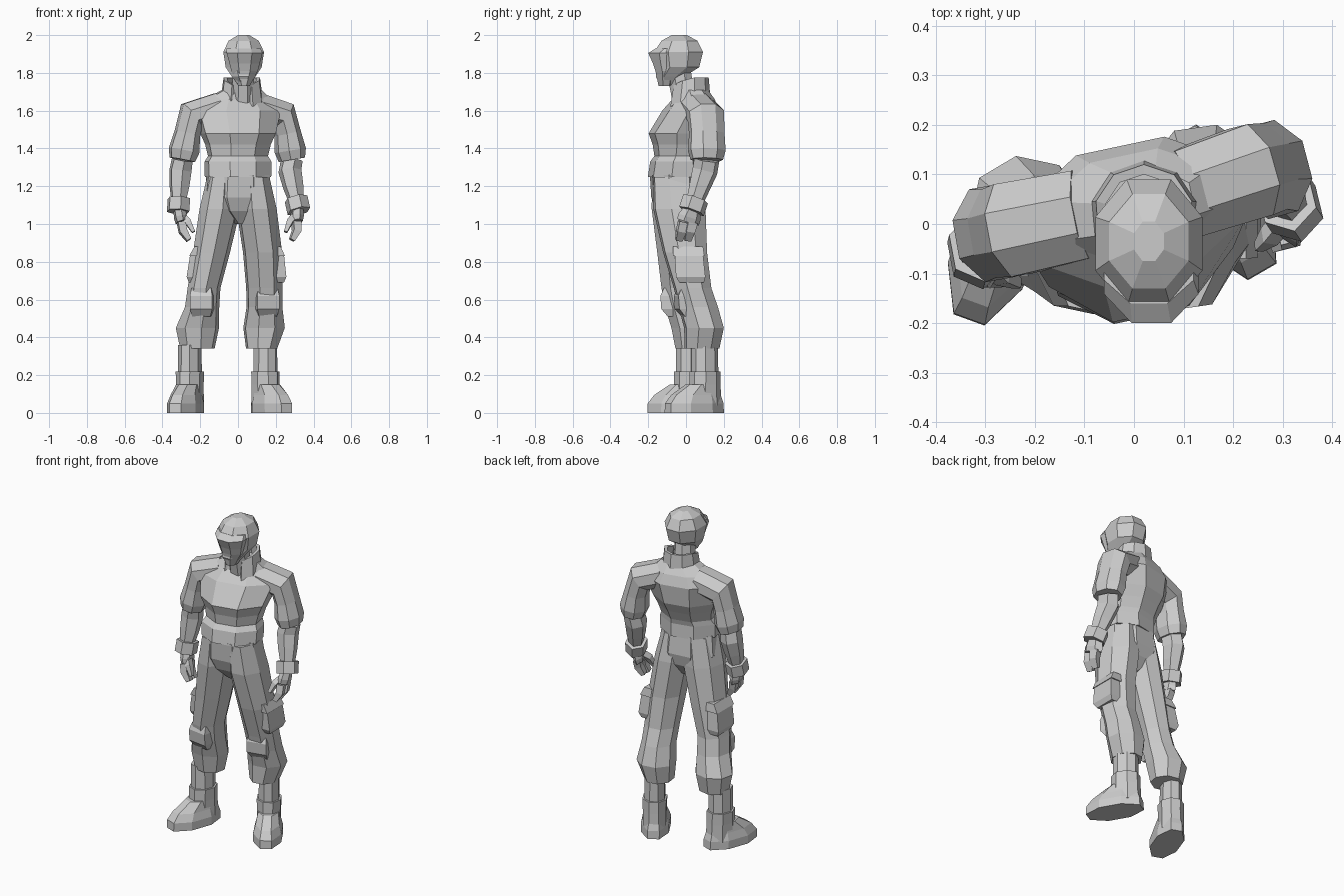
import bpy, bmesh
from math import sin, cos, pi, radians
from mathutils import Vector, Matrix

default_cube = bpy.data.objects.get("Cube")
if default_cube:
    bpy.data.objects.remove(default_cube, do_unlink=True)

grey = bpy.data.materials.new("plain grey")
grey.use_nodes = True
tone = (0.6, 0.6, 0.6, 1)
grey.diffuse_color = tone
grey.node_tree.nodes["Principled BSDF"].inputs["Base Color"].default_value = tone


def finish(name, bm):
    """Turn a bmesh into a flat shaded object."""
    bmesh.ops.recalc_face_normals(bm, faces=bm.faces)
    mesh = bpy.data.meshes.new(name)
    bm.to_mesh(mesh)
    bm.free()
    mesh.materials.append(grey)
    obj = bpy.data.objects.new(name, mesh)
    bpy.context.collection.objects.link(obj)
    return obj


def loft(name, rings, sides=8, yaw=0, follow=False):
    """Skin rings of (x, y, z, half width, half depth); follow tilts them along the path."""
    bm = bmesh.new()
    centres = [Vector(ring[:3]) for ring in rings]
    turn = Matrix.Rotation(radians(yaw), 3, "Z")
    grow = 1 / cos(pi / sides)
    loops = []
    for i, ring in enumerate(rings):
        tilt = Matrix.Identity(3)
        if follow:
            path = centres[min(i + 1, len(rings) - 1)] - centres[max(i - 1, 0)]
            tilt = Vector((0, 0, -1)).rotation_difference(path).to_matrix()
        loop = []
        for k in range(sides):
            angle = (k + 0.5) * 2 * pi / sides
            flat = Vector((cos(angle) * ring[3], sin(angle) * ring[4], 0)) * grow
            loop.append(bm.verts.new(centres[i] + tilt @ turn @ flat))
        loops.append(loop)
    for low, high in zip(loops, loops[1:]):
        for k in range(sides):
            n = (k + 1) % sides
            bm.faces.new((low[k], low[n], high[n], high[k]))
    bm.faces.new(loops[0])
    bm.faces.new(loops[-1])
    return finish(name, bm)


# Jacket body, with a hem band and a chest that overhangs the waist
loft("jacket", [
    (0, -.055, 1.25, .168, .135), (0, -.05, 1.33, .17, .128),
    (0, -.035, 1.36, .152, .122), (0, -.025, 1.42, .165, .14),
    (0, -.02, 1.48, .19, .165), (0, .025, 1.6, .22, .135),
    (0, .04, 1.66, .17, .1), (.02, .03, 1.71, .1, .08)], yaw=12)

# Hips
loft("trouser_hips", [
    (0, -.055, 1.26, .162, .13), (0, -.045, 1.14, .175, .132),
    (0, -.04, 1.07, .13, .11), (.01, -.035, 1, .03, .06)], yaw=6)

# Neck, head and the mask that covers the face
loft("neck", [(.025, -.01, 1.64, .06, .06), (.03, -.04, 1.82, .055, .065)])
loft("head", [
    (.03, -.095, 1.735, .03, .04), (.03, -.085, 1.78, .062, .075),
    (.03, -.04, 1.83, .095, .11), (.03, -.04, 1.91, .108, .13),
    (.03, -.035, 1.97, .08, .095), (.03, -.035, 2, .03, .04)])
loft("face_mask", [
    (.032, -.105, 1.73, .03, .04), (.035, -.1, 1.81, .07, .062),
    (.035, -.105, 1.85, .08, .07), (.035, -.1, 1.905, .095, .1),
    (.03, -.08, 1.93, .09, .08)], sides=8)


def collar():
    """Standing collar, open at the front."""
    bm = bmesh.new()
    steps = 8
    rows = []
    for z, radius, back in ((1.66, .105, .015), (1.775, .09, .02)):
        row = []
        for k in range(steps + 1):
            angle = radians(-60 + 300 * k / steps)
            drop = .045 * max(0, -sin(angle))
            row.append(bm.verts.new((.02 + cos(angle) * radius,
                                     back + sin(angle) * radius, z - drop)))
        rows.append(row)
    for k in range(steps):
        bm.faces.new((rows[0][k], rows[0][k + 1], rows[1][k + 1], rows[1][k]))
    obj = finish("collar", bm)
    thick = obj.modifiers.new("thickness", "SOLIDIFY")
    thick.thickness = .02
    thick.offset = 0


collar()

# Sleeves, forearms, cuffs and hands: each arm is posed by a few joints
arms = {
    "left": dict(neckline=(.1, .06, 1.62), shoulder=(.235, .105, 1.575), biceps=(.262, .11, 1.48),
                 hem=(.285, .11, 1.34), elbow=(.275, .1, 1.28), wrist=(.315, .04, 1.1),
                 palm=(.31, .01, 1.01), tip=(.285, -.015, .915), yaw=15),
    "right": dict(neckline=(-.1, .02, 1.62), shoulder=(-.245, -.01, 1.575),
                  biceps=(-.268, -.015, 1.48),
                  hem=(-.295, -.02, 1.34), elbow=(-.305, -.015, 1.28), wrist=(-.315, -.055, 1.1),
                  palm=(-.3, -.07, 1.01), tip=(-.26, -.085, .915), yaw=10)}

for side, arm in arms.items():
    yaw = arm["yaw"]
    hem, elbow, wrist = (Vector(arm[key]) for key in ("hem", "elbow", "wrist"))
    palm, tip = Vector(arm["palm"]), Vector(arm["tip"])
    loft(side + "_sleeve", [
        (*arm["neckline"], .075, .09), (*arm["shoulder"], .078, .095),
        (*arm["biceps"], .064, .09), (*hem.lerp(arm["biceps"], .35), .076, .095),
        (*hem, .064, .082)], yaw=yaw, follow=True)
    loft(side + "_forearm", [
        (*hem, .05, .06), (*elbow, .054, .06),
        (*elbow.lerp(wrist, .45), .048, .05), (*wrist, .032, .038)],
        sides=6, yaw=yaw, follow=True)
    along = (wrist - elbow).normalized() * .035
    loft(side + "_cuff", [
        (*(wrist - along), .054, .062), (*(wrist + along), .054, .062)],
        sides=6, yaw=yaw, follow=True)
    loft(side + "_palm", [
        (*wrist, .026, .036), (*palm.lerp(wrist, .3), .03, .054), (*palm, .026, .054)],
        sides=6, yaw=yaw, follow=True)
    # Two pairs of fingers curling towards the thigh, and a thumb
    for label, shift in (("front", -.023), ("rear", .023)):
        offset = Vector((0, shift, 0))
        middle = palm.lerp(tip, .5) + Vector((palm.x * .04, 0, 0))
        loft(side + "_" + label + "_fingers", [
            (*(palm + offset), .021, .026), (*(middle + offset), .02, .024),
            (*(tip + offset), .013, .018)], sides=4, yaw=yaw, follow=True)
    inward = Vector((-.12 * palm.x, -.035, 0))
    loft(side + "_thumb", [
        (*palm.lerp(wrist, .5), .016, .02), (*(palm + inward), .016, .018),
        (*(palm.lerp(tip, .55) + inward * 1.2), .009, .01)], sides=4, follow=True)

# Trouser legs, rising into the hips and gathered above the ankles
loft("left_trouser_leg", [
    (.08, -.05, 1.25, .08, .122), (.098, -.035, 1.08, .1, .134),
    (.13, -.005, .85, .098, .112), (.14, .035, .66, .092, .095),
    (.14, .065, .56, .09, .1), (.138, .095, .45, .105, .1),
    (.125, .085, .34, .078, .088)], yaw=8)
loft("right_trouser_leg", [
    (-.075, -.055, 1.25, .08, .12), (-.095, -.05, 1.08, .1, .126),
    (-.14, -.035, .85, .09, .112), (-.18, -.025, .66, .08, .1),
    (-.19, -.005, .56, .084, .1), (-.215, .03, .45, .108, .1),
    (-.215, .03, .34, .086, .08)], yaw=-12)

# Thigh pockets with flaps, and knee pads
for side, x, y in (("left", .2, .015), ("right", -.205, -.02)):
    lean = .018 if x > 0 else -.03
    loft(side + "_pocket", [
        (x + lean, y + .015, .69, .025, .065), (x + lean * .9, y + .01, .72, .04, .078),
        (x + lean * .4, y, .84, .036, .075)], sides=4)
    loft(side + "_pocket_flap", [
        (x + lean * .4, y, .83, .042, .083), (x, y - .005, .88, .026, .08)], sides=4)
for side, x, y, yaw in (("left", .152, -.01, 12), ("right", -.19, -.085, -8)):
    loft(side + "_knee_pad", [
        (x, y + .025, .51, .048, .03), (x, y + .005, .55, .06, .043),
        (x, y, .62, .06, .043), (x, y + .005, .66, .052, .03)], sides=4, yaw=yaw)


def boot(side, x, y, yaw):
    """Boot standing at the ankle point, toe turned out by yaw."""
    ahead = Vector((sin(radians(yaw)), -cos(radians(yaw)), 0))

    def ring(forward, z, wide, deep):
        spot = Vector((x, y, z)) + ahead * forward
        return (*spot, wide, deep)

    loft(side + "_ankle", [ring(0, .36, .055, .068), ring(0, .2, .058, .068)], yaw=yaw)
    loft(side + "_boot_shaft", [
        ring(0, .22, .068, .078), ring(0, .15, .066, .08), ring(0, .04, .066, .085)], yaw=yaw)
    loft(side + "_boot_foot", [
        ring(.065, 0, .08, .162), ring(.065, .05, .08, .16),
        ring(.055, .095, .068, .135), ring(.02, .15, .058, .085)], yaw=yaw)


boot("left", .145, .1, 30)
boot("right", -.255, .02, -20)
